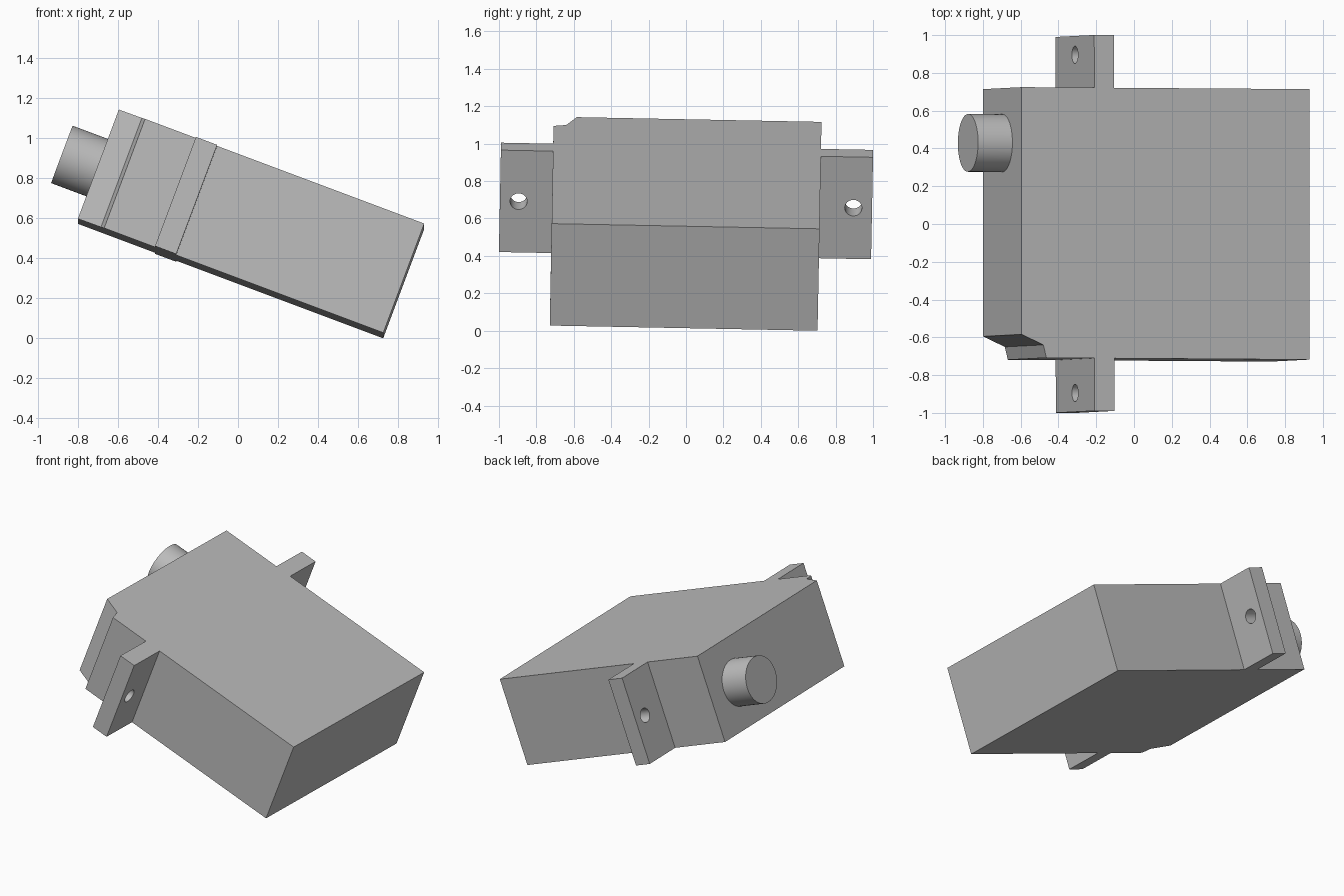
import bpy, bmesh
from math import pi
from mathutils import Matrix, Vector

cube = bpy.data.objects.get("Cube")
if cube:
    bpy.data.objects.remove(cube)

grey = bpy.data.materials.new("plain_grey")
grey.use_nodes = True
colour = (0.5, 0.5, 0.5, 1)
grey.diffuse_color = colour
grey.node_tree.nodes["Principled BSDF"].inputs["Base Color"].default_value = colour

# Tilted frame: u runs along the case, v across it, w through its thickness
u = Vector((0.936, -0.0065, -0.351)).normalized()
v = Vector((0, 1, -0.0195))
v = (v - u * v.dot(u)).normalized()
w = u.cross(v)
FRAME = Matrix.Translation((0.065, -0.002, 0.572)) @ Matrix((u, v, w)).transposed().to_4x4()
HALF = 0.291


def add_object(name, bm):
    bmesh.ops.recalc_face_normals(bm, faces=bm.faces)
    mesh = bpy.data.meshes.new(name)
    bm.to_mesh(mesh)
    bm.free()
    mesh.materials.append(grey)
    obj = bpy.data.objects.new(name, mesh)
    bpy.context.collection.objects.link(obj)
    obj.matrix_world = FRAME
    return obj


def prism(name, outline):
    """Extrude a (u, v) outline through the full thickness."""
    bm = bmesh.new()
    face = bm.faces.new([bm.verts.new((a, b, -HALF)) for a, b in outline])
    grown = bmesh.ops.extrude_face_region(bm, geom=[face])["geom"]
    verts = [g for g in grown if isinstance(g, bmesh.types.BMVert)]
    bmesh.ops.translate(bm, verts=verts, vec=(0, 0, 2 * HALF))
    return add_object(name, bm)


def rod(name, start, end, across, radius, sides):
    """Cylinder along u, centred at v = across."""
    bm = bmesh.new()
    place = Matrix.Translation(((start + end) / 2, across, 0)) @ Matrix.Rotation(pi / 2, 4, 'Y')
    bmesh.ops.create_cone(bm, cap_ends=True, segments=sides, radius1=radius,
                          radius2=radius, depth=end - start, matrix=place)
    return add_object(name, bm)


def smooth(obj):
    bpy.ops.object.select_all(action='DESELECT')
    obj.select_set(True)
    bpy.context.view_layer.objects.active = obj
    bpy.ops.object.shade_smooth_by_angle(angle=0.6)


# Case with a stepped corner
LEN, WID = 0.814, 0.716
prism("case", [(-LEN, WID), (-LEN, -0.593), (-0.691, -0.648), (-0.674, -WID),
               (LEN, -WID), (LEN, WID)])

# Output shaft
smooth(rod("output_shaft", -1.008, -LEN + 0.01, 0.425, 0.153, 48))

# Mounting tabs, each with a screw hole
for name, side in (("front_tab", -1), ("back_tab", 1)):
    tab = prism(name, [(a, side * b) for a, b in
                       ((-0.403, WID), (-0.29, WID), (-0.29, 0.995), (-0.403, 0.995))])
    cutter = rod(name + "_hole_cutter", -0.5, -0.2, side * 0.895, 0.046, 32)
    cutter.hide_render = True
    cut = tab.modifiers.new("screw_hole", 'BOOLEAN')
    cut.operation = 'DIFFERENCE'
    cut.solver = 'EXACT'
    cut.object = cutter
    bpy.context.view_layer.update()
    bpy.context.view_layer.objects.active = tab
    bpy.ops.object.modifier_apply(modifier=cut.name)
    bpy.data.objects.remove(cutter)
    smooth(tab)
